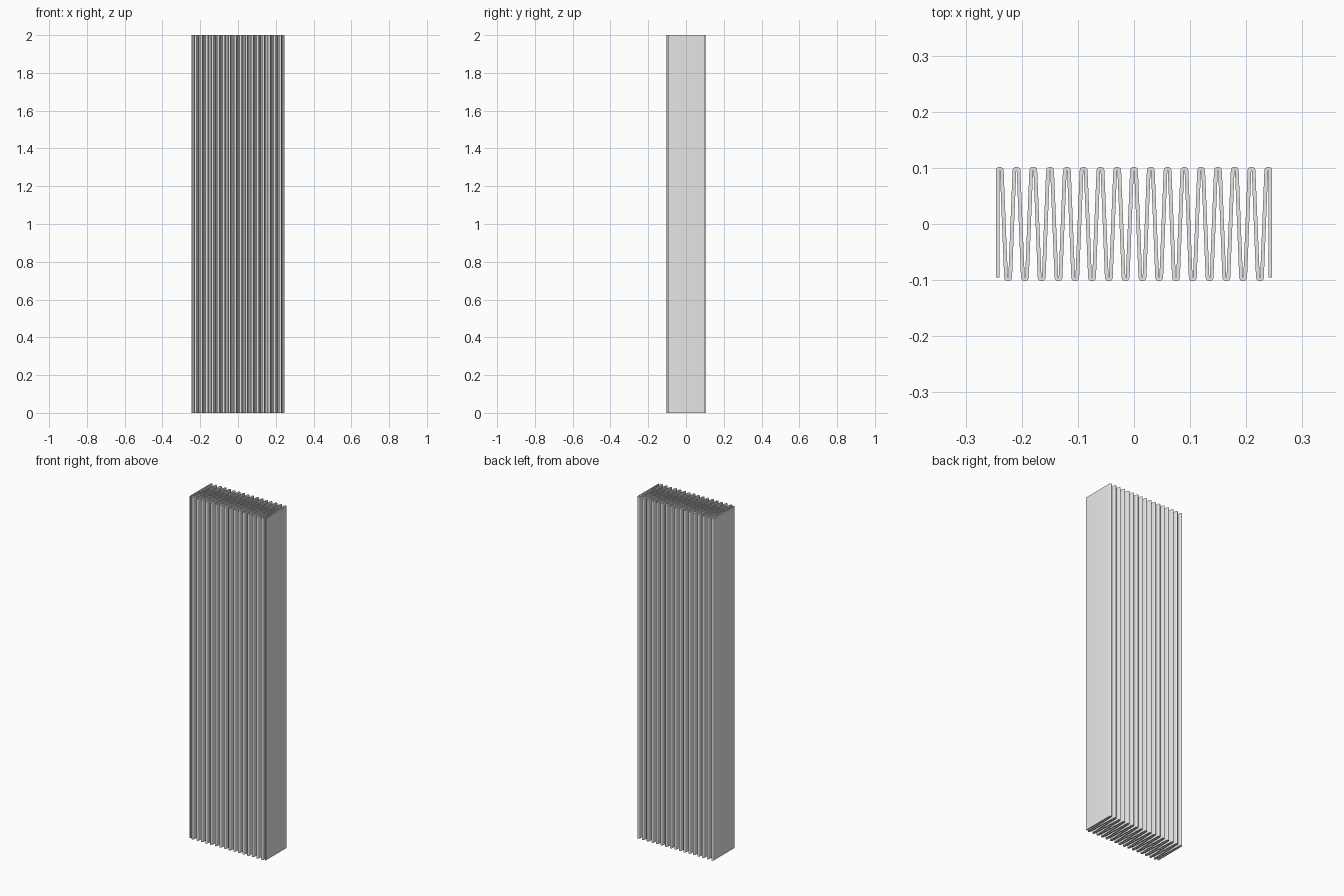
import bpy, bmesh, math
from mathutils import Vector

cube = bpy.data.objects.get("Cube")
if cube:
    bpy.data.objects.remove(cube, do_unlink=True)

HEIGHT = 2.0
FOLDS = 33                # alternating back and front folds
STEP = 0.01496            # x distance from one fold to the next
REACH = 0.095             # y distance of the fold centres
OUTER, INNER = 0.007, 0.0004
ARC = 10                  # segments in each rounded fold

material = bpy.data.materials.new("light grey")
material.use_nodes = True
colour = (0.8, 0.8, 0.8, 1.0)
material.diffuse_color = colour
material.node_tree.nodes["Principled BSDF"].inputs["Base Color"].default_value = colour


def fold_sections(index):
    """Pairs of points across the sheet, going round one fold."""
    side = 1 if index % 2 == 0 else -1
    centre = Vector(((index - (FOLDS - 1) / 2) * STEP, side * REACH, 0))
    lean = (STEP - OUTER - INNER) / (2 * REACH)
    start = math.pi - (0 if index == 0 else lean)
    end = 0 if index == FOLDS - 1 else lean
    for i in range(ARC + 1):
        a = start + (end - start) * i / ARC
        ray = Vector((math.cos(a), side * math.sin(a), 0))
        pair = (centre + ray * OUTER, centre + ray * INNER)
        yield pair if side > 0 else pair[::-1]


# Cross-section of the pleated sheet, with a straight flap at each end
sections = [pair for i in range(FOLDS) for pair in fold_sections(i)]
drop = Vector((0, -2 * REACH, 0))
sections.insert(0, tuple(p + drop for p in sections[0]))
sections.append(tuple(p + drop for p in sections[-1]))

# Raise the cross-section into a closed sheet
bm = bmesh.new()
rows = [[bm.verts.new(p) for p in pair] for pair in sections]
for (a, b), (c, d) in zip(rows, rows[1:]):
    bm.faces.new((a, b, d, c))
raised = bmesh.ops.extrude_face_region(bm, geom=bm.faces[:], use_keep_orig=True)
top = [v for v in raised["geom"] if isinstance(v, bmesh.types.BMVert)]
bmesh.ops.translate(bm, verts=top, vec=(0, 0, HEIGHT))
bmesh.ops.recalc_face_normals(bm, faces=bm.faces[:])

mesh = bpy.data.meshes.new("pleated_sheet")
bm.to_mesh(mesh)
bm.free()
mesh.materials.append(material)
sheet = bpy.data.objects.new("pleated_sheet", mesh)
bpy.context.collection.objects.link(sheet)

# Smooth folds, sharp rims
bpy.ops.object.select_all(action='DESELECT')
sheet.select_set(True)
bpy.context.view_layer.objects.active = sheet
bpy.ops.object.shade_smooth_by_angle(angle=math.radians(40))
